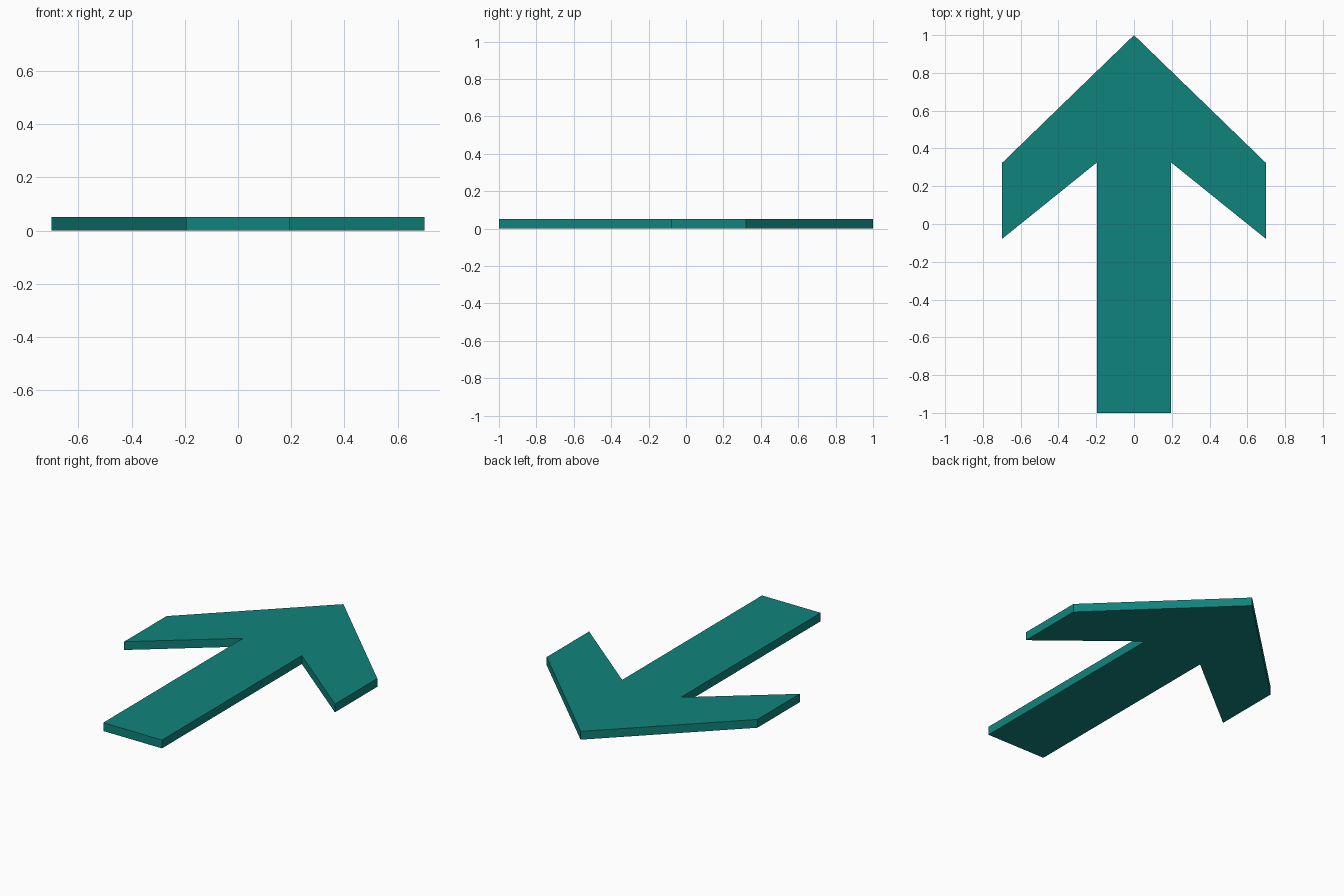
import bpy
import bmesh

if "Cube" in bpy.data.objects:
    bpy.data.objects.remove(bpy.data.objects["Cube"])

THICKNESS = 0.05

# Right half of the arrow outline, from the tip down to the tail
half = [(0.70, 0.322), (0.70, -0.08), (0.195, 0.327), (0.195, -1.0)]
outline = [(0.0, 1.0)] + half + [(-x, y) for x, y in reversed(half)]

# Flat arrow plate, extruded upward from the ground
bm = bmesh.new()
face = bm.faces.new([bm.verts.new((x, y, 0.0)) for x, y in outline])
result = bmesh.ops.extrude_face_region(bm, geom=[face], use_keep_orig=True)
top = [v for v in result["geom"] if isinstance(v, bmesh.types.BMVert)]
bmesh.ops.translate(bm, verts=top, vec=(0.0, 0.0, THICKNESS))
bmesh.ops.recalc_face_normals(bm, faces=bm.faces[:])

mesh = bpy.data.meshes.new("arrow")
bm.to_mesh(mesh)
bm.free()
arrow = bpy.data.objects.new("arrow", mesh)
bpy.context.collection.objects.link(arrow)

# Teal colour
teal = bpy.data.materials.new("teal")
teal.diffuse_color = (0.005, 0.23, 0.20, 1.0)
teal.use_nodes = True
teal.node_tree.nodes["Principled BSDF"].inputs["Base Color"].default_value = teal.diffuse_color
mesh.materials.append(teal)
